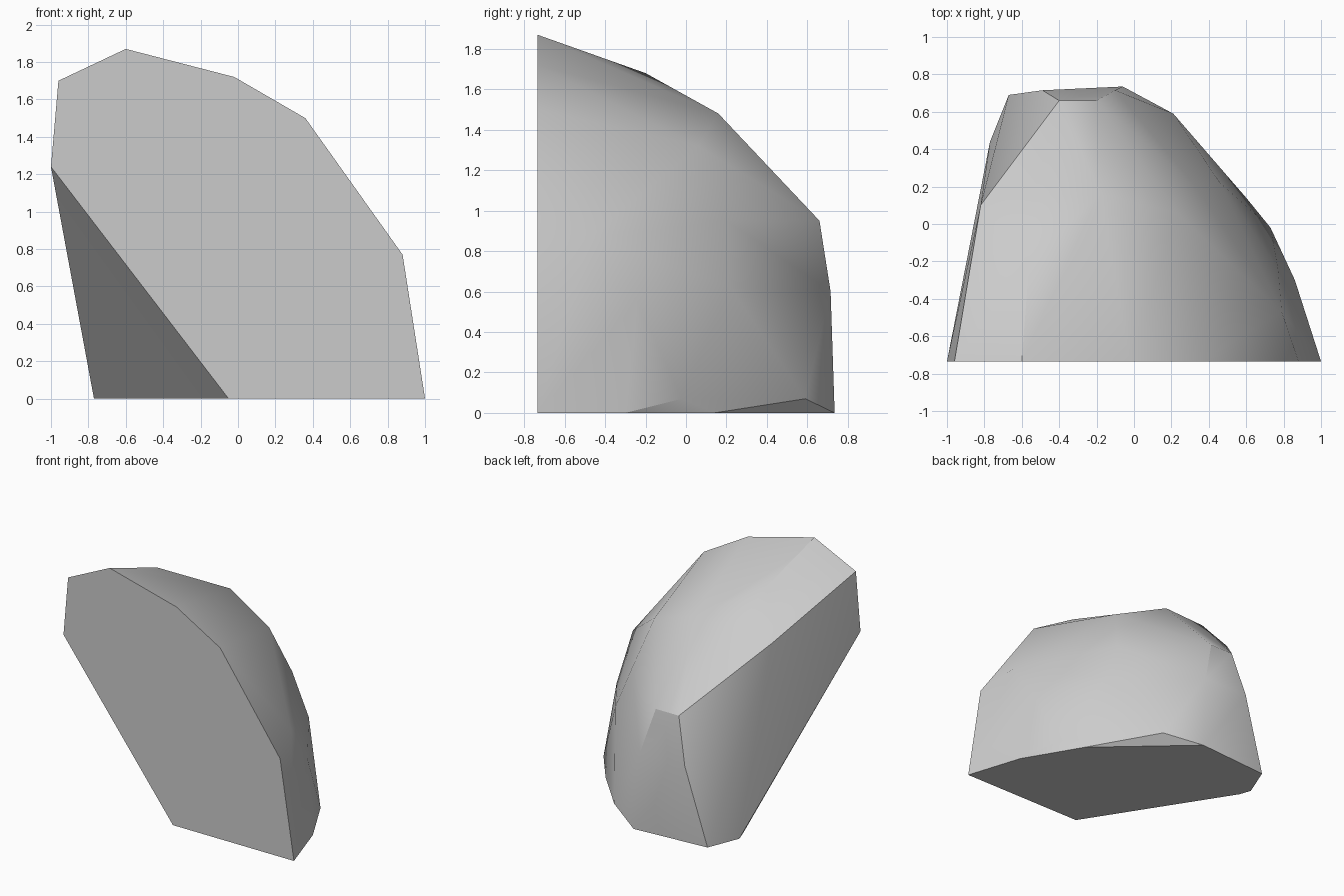
import bpy
import bmesh
import math

cube = bpy.data.objects.get("Cube")
if cube:
    bpy.data.objects.remove(cube, do_unlink=True)

FRONT_Y = -0.735

# Flat split face, as an x-z outline
split_face = [(-1, 1.24), (-0.96, 1.70), (-0.6, 1.87), (-0.02, 1.72),
              (0.36, 1.5), (0.88, 0.77), (1, 0), (-0.05, 0)]

# Flat underside, as an x-y outline behind the split face
underside = [(0.86, -0.3), (0.6, 0.14), (-0.06, 0.735),
             (-0.67, 0.69), (-0.77, 0.44), (-0.74, 0.35)]

# Chipped corners of the rounded back
chips = [
    (0.73, -0.02, 0.07), (0.21, 0.59, 0.07),        # low undercuts
    (-0.49, 0.715, 0.6), (-0.1, 0.715, 0.6),        # rear facet
    (-0.4, 0.66, 0.95), (-0.2, 0.66, 0.95),
    (-0.82, 0.1, 1.42), (-0.54, 0.15, 1.47),        # upper slope
    (-0.18, 0.16, 1.48), (-0.56, -0.2, 1.68),
    (0.23, 0.06, 1.32), (0.33, 0.2, 0.95),          # side bulge
    (0.46, 0.22, 0.62), (0.79, -0.47, 0.87), (0.77, -0.24, 0.55),
]

points = [(x, FRONT_Y, z) for x, z in split_face]
points += [(x, y, 0) for x, y in underside]
points += chips

# Wrap the corners in a solid stone and merge the flat faces
bm = bmesh.new()
for p in points:
    bm.verts.new(p)
bmesh.ops.convex_hull(bm, input=bm.verts[:])
loose = [v for v in bm.verts if not v.link_faces]
bmesh.ops.delete(bm, geom=loose, context='VERTS')
bmesh.ops.dissolve_limit(bm, angle_limit=math.radians(1),
                         verts=bm.verts[:], edges=bm.edges[:])
bmesh.ops.recalc_face_normals(bm, faces=bm.faces[:])
mesh = bpy.data.meshes.new("rock")
bm.to_mesh(mesh)
bm.free()

rock = bpy.data.objects.new("rock", mesh)
bpy.context.collection.objects.link(rock)

# Plain grey stone
stone = bpy.data.materials.new("grey_stone")
stone.use_nodes = True
grey = (0.6, 0.6, 0.6, 1)
stone.diffuse_color = grey
stone.node_tree.nodes["Principled BSDF"].inputs["Base Color"].default_value = grey
mesh.materials.append(stone)

# Soft shading over shallow facets, crisp breaks elsewhere
bpy.ops.object.select_all(action='DESELECT')
rock.select_set(True)
bpy.context.view_layer.objects.active = rock
bpy.ops.object.shade_smooth_by_angle(angle=math.radians(30))
